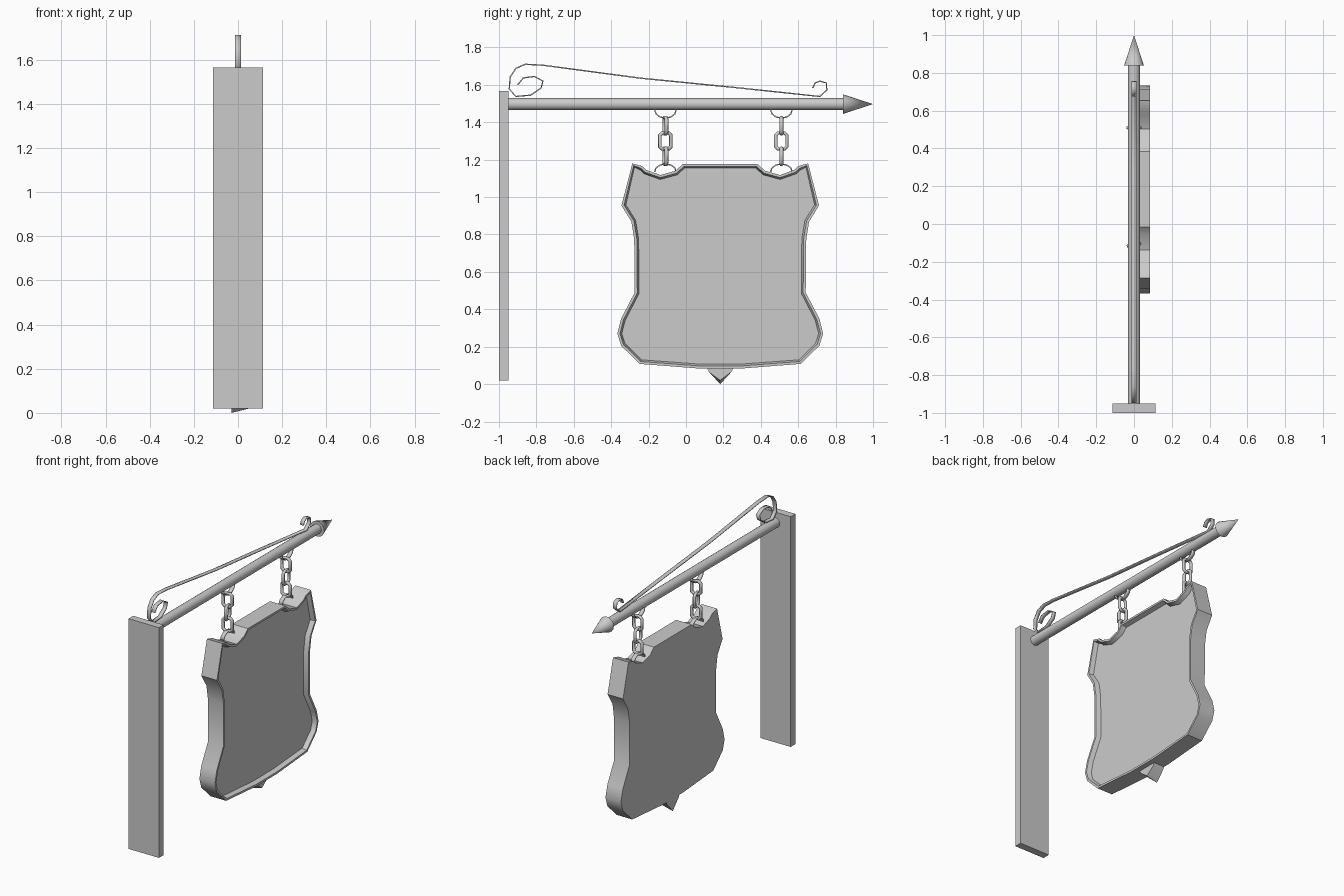
import bpy, bmesh, math
from mathutils import Vector

if "Cube" in bpy.data.objects:
    bpy.data.objects.remove(bpy.data.objects["Cube"])


def finish(name, bm, angle=35):
    bmesh.ops.recalc_face_normals(bm, faces=bm.faces[:])
    me = bpy.data.meshes.new(name)
    bm.to_mesh(me)
    bm.free()
    ob = bpy.data.objects.new(name, me)
    bpy.context.collection.objects.link(ob)
    smooth(ob, angle)
    return ob


def smooth(ob, angle=35):
    bpy.ops.object.select_all(action='DESELECT')
    ob.select_set(True)
    bpy.context.view_layer.objects.active = ob
    bpy.ops.object.shade_smooth_by_angle(angle=math.radians(angle))


def prism(name, pts, x0, x1):
    """Extrude a (y, z) outline along x; returns bmesh and front cap."""
    bm = bmesh.new()
    back = [bm.verts.new((x0, y, z)) for y, z in pts]
    front = [bm.verts.new((x1, y, z)) for y, z in pts]
    n = len(pts)
    for i in range(n):
        j = (i + 1) % n
        bm.faces.new((back[i], back[j], front[j], front[i]))
    bm.faces.new(back[::-1])
    cap = bm.faces.new(front)
    return bm, cap


def ribbon(name, pts, half=0.013, thick=0.007):
    """Flat iron strip following a (y, z) path."""
    bm = bmesh.new()
    rows = [[bm.verts.new((s * half, y, z)) for s in (-1, 1)] for y, z in pts]
    for a, b in zip(rows, rows[1:]):
        bm.faces.new((a[0], a[1], b[1], b[0]))
    ob = finish(name, bm, 50)
    mod = ob.modifiers.new("thickness", 'SOLIDIFY')
    mod.thickness, mod.offset = thick, 0


def chain_link(name, y, z, turn, h=0.043, w=0.03, c=0.013, r=0.011):
    """Chamfered closed wire link."""
    pts = [(w, h - c), (w - c, h), (c - w, h), (-w, h - c),
           (-w, c - h), (c - w, -h), (w - c, -h), (w, c - h)]
    cu = bpy.data.curves.new(name, 'CURVE')
    cu.dimensions = '3D'
    cu.bevel_depth, cu.bevel_resolution = r, 1
    sp = cu.splines.new('POLY')
    sp.points.add(len(pts) - 1)
    for p, (a, b) in zip(sp.points, pts):
        p.co = (0, a, b, 1)
    sp.use_cyclic_u = True
    ob = bpy.data.objects.new(name, cu)
    ob.location = (0, y, z)
    ob.rotation_euler[2] = turn
    bpy.context.collection.objects.link(ob)


# wall plank
bpy.ops.mesh.primitive_cube_add(size=1, location=(0, -0.975, 0.793))
plank = bpy.context.object
plank.name = "wall_plank"
plank.scale = (0.226, 0.05, 1.546)

# round bar and pointed finial
bpy.ops.mesh.primitive_cylinder_add(vertices=16, radius=0.032, depth=1.8,
                                    location=(0, -0.055, 1.497), rotation=(math.pi / 2, 0, 0))
bpy.context.object.name = "bar"
smooth(bpy.context.object)
bpy.ops.mesh.primitive_cone_add(vertices=16, radius1=0.052, radius2=0, depth=0.16,
                                location=(0, 0.92, 1.497), rotation=(-math.pi / 2, 0, 0))
bpy.context.object.name = "bar_tip"
smooth(bpy.context.object)

# scrolled iron strip above the bar
ribbon("scroll", [(-.9, 1.6), (-.87, 1.637), (-.81, 1.645), (-.765, 1.62), (-.775, 1.583),
                  (-.83, 1.545), (-.91, 1.538), (-.945, 1.578), (-.94, 1.642), (-.91, 1.688),
                  (-.86, 1.71), (-.765, 1.705), (-.245, 1.636), (.29, 1.583), (.715, 1.538),
                  (.753, 1.572), (.75, 1.61), (.716, 1.62), (.69, 1.61), (.678, 1.583)])

# sign board: half outline mirrored about its centre line
CY = 0.183
half = [(.2, 1.177), (.24, 1.14), (.32, 1.118), (.395, 1.145), (.415, 1.165), (.47, 1.18),
        (.528, .955), (.475, .868), (.46, .775), (.457, .49), (.53, .35), (.55, .27),
        (.53, .205), (.43, .108), (.11, .083)]
outline = [(CY + a, z) for a, z in half] + [(CY - a, z) for a, z in reversed(half)]
bm, cap = prism("sign", outline, -0.03, 0.085)
bmesh.ops.recalc_face_normals(bm, faces=bm.faces[:])
bmesh.ops.inset_individual(bm, faces=[cap], thickness=0.014, depth=0)
bmesh.ops.inset_individual(bm, faces=[cap], thickness=0.01, depth=-0.03)
finish("sign_board", bm)

# pointed drop under the board, tip slanting to the back
bm, cap = prism("drop", [(CY - .07, .086), (CY + .07, .086), (CY + .06, .065),
                         (CY, .0), (CY - .06, .065)], -0.03, 0.05)
for v in bm.verts:
    if v.co.x > 0 and v.co.z < 0.01:
        v.co.z = 0.02
finish("sign_drop", bm)

# two chains with strap loops at both ends
for side, y, twist in (("rear", 0.51, 0.0), ("near", -0.11, 0.2)):
    arc = [math.pi * i / 6 for i in range(7)]
    ribbon(side + "_bar_loop", [(y + .058 * math.cos(a), 1.468 - .046 * math.sin(a)) for a in arc])
    ribbon(side + "_sign_loop", [(y + .058 * math.cos(a), 1.135 + .042 * math.sin(a)) for a in arc])
    for i, z in enumerate((1.382, 1.3, 1.218)):
        chain_link(f"{side}_link_{i}", y, z, (math.pi / 2 if i % 2 == 0 else 0) + twist)
